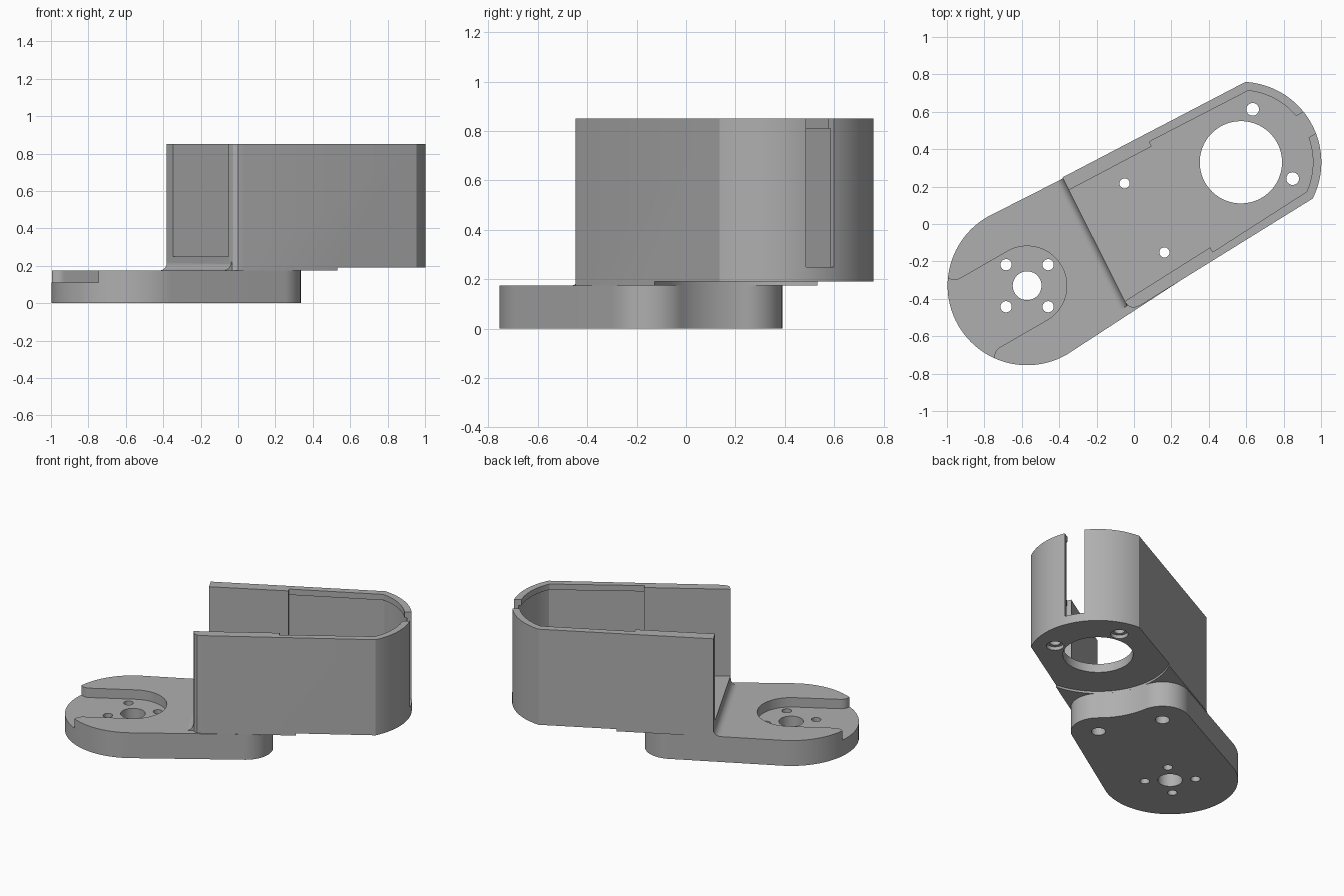
import bpy, bmesh, math

if "Cube" in bpy.data.objects:
    bpy.data.objects.remove(bpy.data.objects["Cube"])

C, S = math.cos(math.radians(30)), math.sin(math.radians(30))
A, B = (-0.66, 0.0), (0.66, 0.0)      # horn axis and motor axis in arm coordinates

grey = bpy.data.materials.new("plain grey")
grey.diffuse_color = (0.43, 0.43, 0.43, 1)
grey.use_nodes = True
grey.node_tree.nodes["Principled BSDF"].inputs["Base Color"].default_value = grey.diffuse_color


def world(u, v, z):
    return (u * C - v * S, u * S + v * C, z)


def arc(c, r, a0, a1, n=24):
    return [(c[0] + r * math.cos(math.radians(a0 + (a1 - a0) * i / n)),
             c[1] + r * math.sin(math.radians(a0 + (a1 - a0) * i / n))) for i in range(n + 1)]


def circle(c, r, n=48):
    return arc(c, r, 0, 360, n)[:-1]


def loft(name, low, high):
    """Closed solid between two matching rings of (u, v, z) points."""
    bm = bmesh.new()
    a = [bm.verts.new(world(*p)) for p in low]
    b = [bm.verts.new(world(*p)) for p in high]
    n = len(a)
    bm.faces.new(a)
    bm.faces.new(b)
    for i in range(n):
        j = (i + 1) % n
        bm.faces.new((a[i], a[j], b[j], b[i]))
    bmesh.ops.recalc_face_normals(bm, faces=bm.faces)
    me = bpy.data.meshes.new(name)
    bm.to_mesh(me)
    bm.free()
    me.materials.append(grey)
    ob = bpy.data.objects.new(name, me)
    bpy.context.collection.objects.link(ob)
    return ob


def prism(name, pts, z0, z1):
    return loft(name, [(u, v, z0) for u, v in pts], [(u, v, z1) for u, v in pts])


def cut(ob, pts, z0, z1):
    tool = prism("cutter", pts, z0, z1)
    mod = ob.modifiers.new("cut", 'BOOLEAN')
    mod.operation = 'DIFFERENCE'
    mod.solver = 'EXACT'
    mod.object = tool
    bpy.context.view_layer.objects.active = ob
    bpy.ops.object.modifier_apply(modifier=mod.name)
    bpy.data.objects.remove(tool)


def smooth(ob):
    bpy.ops.object.select_all(action='DESELECT')
    ob.select_set(True)
    bpy.context.view_layer.objects.active = ob
    bpy.ops.object.shade_smooth_by_angle(angle=math.radians(25))


Z = 0.175                              # top of the base plate
HOLE = (0.065, 0.213)                  # plate screw position, mirrored in v
LOBE = 0.173
dist = math.hypot(B[0] - HOLE[0], HOLE[1])
phi = math.degrees(math.atan2(HOLE[1], B[0] - HOLE[0]))
CLEAR = dist - LOBE                    # clearance circle around the motor axis

# base plate: round horn end, two lobes with a hollow between them
outline = arc(A, 0.425, 90, 270, 48)
outline += arc((HOLE[0], -HOLE[1]), LOBE, -90, phi)
outline += arc(B, CLEAR, 180 + phi, 180 - phi)[1:-1]
outline += arc(HOLE, LOBE, -phi, 90)
base = prism("base_plate", outline, 0, Z)

# horn pocket, open at the end with flared lips
half = arc(A, 0.212, 0, 90)
half += arc((-0.95, 0.272), 0.06, 270, 180, 10) + [(-1.3, 0.272)]
pocket = half + [(u, -v) for u, v in reversed(half[1:])]
cut(base, pocket, 0.11, 0.4)

# horn holes
cut(base, circle(A, 0.077), -0.1, 0.4)
for k in range(4):
    a = math.radians(15 + 90 * k)
    cut(base, circle((A[0] + 0.159 * math.cos(a), 0.159 * math.sin(a)), 0.03, 24), -0.1, 0.4)

# motor housing: outer body
du = math.sqrt(0.43 ** 2 - 0.36 ** 2)
end = math.degrees(math.atan2(0.36, du))
body = [(-0.207, 0.407), (-0.25, -0.34), (-0.243, -0.37), (-0.225, -0.388), (-0.19, -0.394)]
body += arc(B, 0.43, -end, end, 40)
housing = prism("motor_housing", body, Z, 0.85)


def cavity(v0, v1, r):
    """Interior outline: thick side walls near the mouth, thin ones round the motor."""
    a = math.degrees(math.asin(v1 / r))
    h = [(-0.6, 0.346), (0.29, 0.312), (0.29, v0)]
    return [(u, -v) for u, v in h] + arc(B, r, -a, a, 36) + h[::-1]


cut(housing, cavity(0.358, 0.33, 0.402), 0.25, 0.81)      # main space
cut(housing, cavity(0.34, 0.312, 0.385), 0.80, 1.0)       # space inside the rim lip

# cable slot, motor opening and underside clearance
cut(housing, [(0.9, -0.066), (1.3, -0.066), (1.3, 0.066), (0.9, 0.066)], 0.25, 1.0)
cut(housing, circle(B, 0.22, 64), 0.1, 0.4)
cut(housing, circle(B, CLEAR, 96), 0.0, 0.19)

# motor screw holes with counterbores underneath
for s in (1, -1):
    a = math.radians(47.5 * s)
    c = (B[0] + 0.29 * math.cos(a), 0.29 * math.sin(a))
    cut(housing, circle(c, 0.034, 24), 0.1, 0.4)
    cut(housing, circle(c, 0.055, 24), 0.1, 0.215)

# plate screw holes through base and housing floor
for s in (1, -1):
    c = (HOLE[0], HOLE[1] * s)
    cut(base, circle(c, 0.045, 24), -0.1, 0.4)
    cut(housing, circle(c, 0.027, 24), 0.1, 0.4)

# concave fillet where the housing mouth meets the plate
R = 0.045


def fillet_ring(u, v):
    pts = [(u - R + R * math.sin(t), v, Z + R - R * math.cos(t))
           for t in (math.pi / 2 * i / 8 for i in range(9))]
    return pts + [(u + 0.005, v, Z + R), (u + 0.005, v, Z - 0.005), (u - R, v, Z - 0.005)]


fillet = loft("mouth_fillet", fillet_ring(-0.207, 0.402), fillet_ring(-0.25, -0.36))

for ob in (base, housing, fillet):
    smooth(ob)
